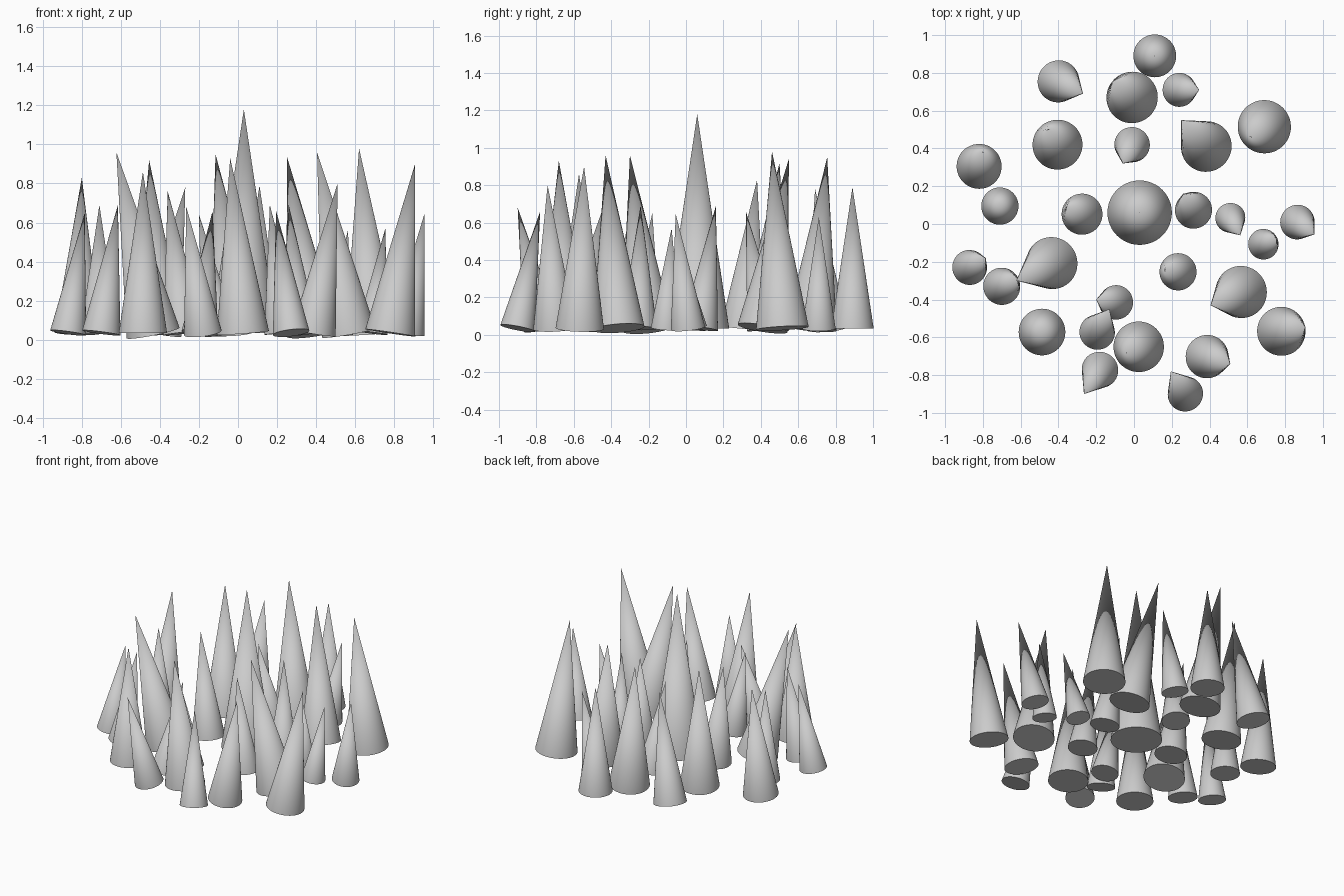
import bpy
from mathutils import Vector

BASE_Z = 0.035

# base x, base y, tip height, then sideways lean of the tip (left out where upright)
SPIKES = [
    (0.11, 0.89, 0.79), (-0.4, 0.755, 0.78, 0.13, -0.065),
    (-0.01, 0.67, 0.95, -0.105, 0.085), (0.24, 0.71, 0.63, 0.105, 0),
    (0.69, 0.515, 0.98, -0.07, -0.055), (0.383, 0.41, 0.94, -0.133, 0.14),
    (-0.01, 0.42, 0.66, -0.05, -0.1), (-0.405, 0.42, 0.92, -0.05, 0.08),
    (-0.82, 0.305, 0.83, 0.02, 0.075), (-0.71, 0.095, 0.69),
    (-0.275, 0.052, 0.76, -0.085, 0.03), (0.03, 0.06, 1.18),
    (0.315, 0.073, 0.69, -0.055, 0.087), (0.51, 0.033, 0.56, 0.053, -0.093),
    (0.865, 0.01, 0.645, 0.09, -0.065), (0.685, -0.107, 0.57, 0.07, 0.03),
    (0.233, -0.253, 0.69, -0.07, 0.01), (-0.435, -0.207, 0.96, -0.188, -0.093),
    (-0.87, -0.23, 0.65, 0.085, 0.05), (-0.7, -0.33, 0.69, 0.085, 0.04),
    (0.567, -0.36, 0.96, -0.162, -0.07), (0.78, -0.568, 0.9, 0.127, 0.023),
    (-0.095, -0.415, 0.64, -0.105, 0.015), (-0.195, -0.573, 0.66, 0.065, 0.123),
    (-0.487, -0.572, 0.86), (0.025, -0.65, 0.93, -0.065, -0.03),
    (-0.18, -0.772, 0.68, -0.085, -0.128), (0.387, -0.702, 0.8, 0.123, -0.038),
    (0.272, -0.9, 0.66, -0.077, 0.12),
]


def spike(name, x, y, height, lean_x=0, lean_y=0):
    # Every spike has the same slenderness; its flat base is square to its axis
    base = Vector((x, y, BASE_Z))
    axis = Vector((lean_x, lean_y, height - BASE_Z))
    bpy.ops.mesh.primitive_cone_add(vertices=48, radius1=(height - 0.02) / 6.8, radius2=0,
                                    depth=axis.length, location=base + axis / 2,
                                    rotation=axis.to_track_quat('Z', 'Y').to_euler())
    bpy.context.object.name = name
    bpy.ops.object.shade_smooth_by_angle()


for i, values in enumerate(SPIKES):
    spike(f"spike_{i + 1:02d}", *values)
